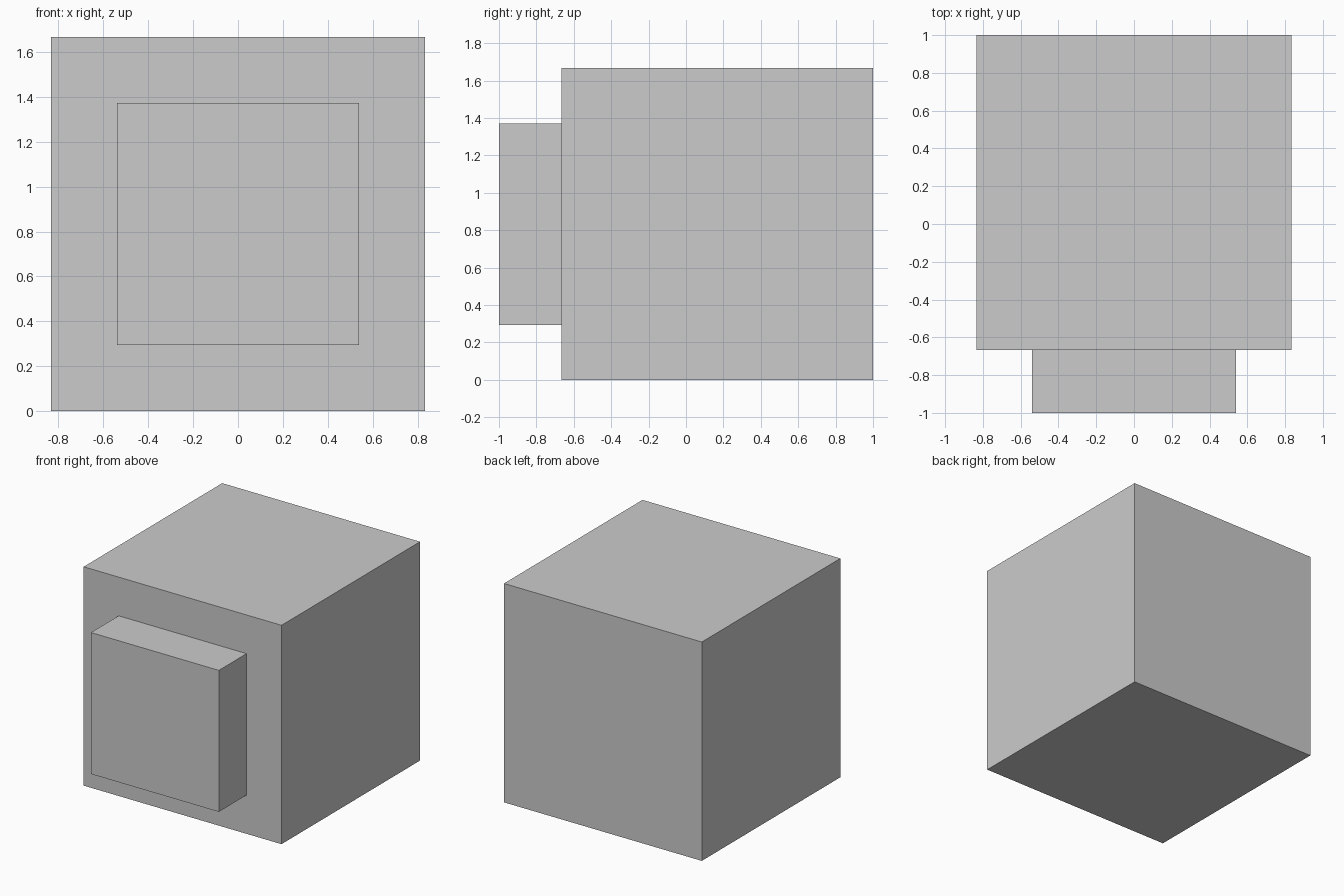
import bpy
import bmesh
from mathutils import Matrix, Vector

if "Cube" in bpy.data.objects:
    bpy.data.objects.remove(bpy.data.objects["Cube"])

SIDE = 5 / 3       # cube edge length
DEPTH = 1 / 3      # how far the front block stands out

bm = bmesh.new()

# Main cube, standing on the ground with its back at y = 1
bmesh.ops.create_cube(bm, size=SIDE,
                      matrix=Matrix.Translation((0, DEPTH / 2, SIDE / 2)))

# Front block: inset the front face to half size, then extrude it forward
front = min(bm.faces, key=lambda f: f.calc_center_median().y)
bmesh.ops.inset_region(bm, faces=[front], thickness=SIDE / 4)
block = bmesh.ops.extrude_discrete_faces(bm, faces=[front])["faces"][0]
bmesh.ops.translate(bm, verts=block.verts, vec=Vector((0, -DEPTH, 0)))
bmesh.ops.recalc_face_normals(bm, faces=bm.faces)

mesh = bpy.data.meshes.new("cube_with_front_block")
bm.to_mesh(mesh)
bm.free()
obj = bpy.data.objects.new("cube_with_front_block", mesh)
bpy.context.collection.objects.link(obj)
